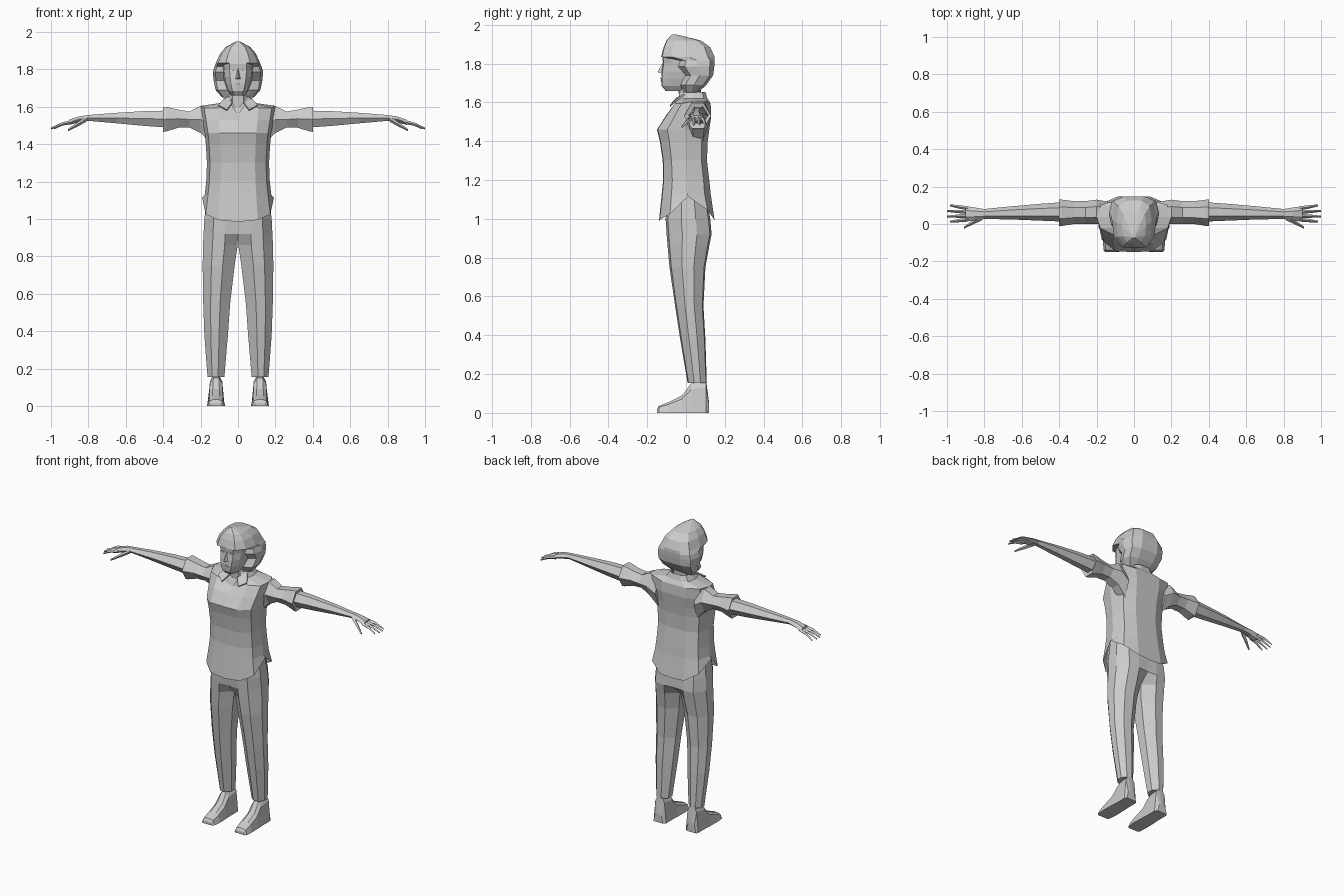
import bpy
import bmesh

grey = bpy.data.materials.new("plain_grey")
grey.diffuse_color = (0.6, 0.6, 0.6, 1)


def make(name, verts, faces, mirror=False, thick=0):
    """Flat shaded object, optionally mirrored across x = 0."""
    mesh = bpy.data.meshes.new(name)
    mesh.from_pydata(verts, [], faces)
    bm = bmesh.new()
    bm.from_mesh(mesh)
    bmesh.ops.recalc_face_normals(bm, faces=bm.faces)
    bm.to_mesh(mesh)
    bm.free()
    mesh.materials.append(grey)
    obj = bpy.data.objects.new(name, mesh)
    bpy.context.collection.objects.link(obj)
    if thick:
        mod = obj.modifiers.new("thickness", 'SOLIDIFY')
        mod.thickness = thick
    if mirror:
        mod = obj.modifiers.new("mirror", 'MIRROR')
        mod.use_mirror_merge = False
    return obj


def loft(name, rings, mirror=False, caps=(True, True), thick=0):
    """Skin closed rings with equal point counts."""
    n = len(rings[0])
    verts = [p for r in rings for p in r]
    faces = []
    for i in range(len(rings) - 1):
        for j in range(n):
            k = (j + 1) % n
            faces.append((i * n + j, i * n + k, (i + 1) * n + k, (i + 1) * n + j))
    if caps[0]:
        faces.append(tuple(range(n)))
    if caps[1]:
        faces.append(tuple(range(len(verts) - n, len(verts))))
    return make(name, verts, faces, mirror, thick)


# Half of a body cross-section, front centre to back centre
HALF = [(0, -1), (.55, -.97), (.9, -.6), (1, .05), (.88, .75), (.45, 1), (0, 1)]


def section(z, w, front, back, dz=(0,) * 7):
    mid, r = (front + back) / 2, (back - front) / 2
    half = [(x * w, mid + y * r, z + d) for (x, y), d in zip(HALF, dz)]
    return half + [(-x, y, z) for x, y, z in reversed(half[1:-1])]


def limb(x, y0, y1, z0, z1):
    """Six-sided cross-section of an arm at distance x."""
    m = (z0 + z1) / 2
    a, b = y0 + (y1 - y0) * .28, y0 + (y1 - y0) * .72
    return [(x, y0, m), (x, a, z1), (x, b, z1), (x, y1, m), (x, b, z0), (x, a, z0)]


# Head
loft("head", [section(*r) for r in [
    (1.66, .035, -.105, .03), (1.685, .055, -.125, .06), (1.72, .068, -.128, .09),
    (1.76, .078, -.125, .10), (1.80, .082, -.118, .10), (1.83, .085, -.122, .10),
    (1.87, .08, -.105, .10)]])
make("nose", [(0, -.117, 1.808), (.017, -.12, 1.747), (-.017, -.12, 1.747), (0, -.147, 1.757)],
     [(0, 1, 3), (0, 3, 2), (1, 2, 3), (0, 2, 1)])
make("eye", [(.018, -.1215, 1.80), (.03, -.122, 1.793), (.046, -.1195, 1.80), (.03, -.122, 1.808)],
     [(0, 1, 2, 3)], True, .005)
make("lips", [(-.024, -.127, 1.718), (0, -.131, 1.708), (.024, -.127, 1.718), (0, -.133, 1.725)],
     [(0, 1, 2, 3)], False, .005)

# Hair: fringe above, cut back behind the face lower down
loft("hair", [section(*r) for r in [
    (1.95, .01, -.075, -.05), (1.92, .065, -.10, .075), (1.885, .095, -.115, .125),
    (1.835, .118, -.128, .147), (1.815, .126, -.04, .148), (1.785, .135, -.045, .146),
    (1.74, .13, -.005, .14), (1.69, .12, -.03, .105), (1.65, .085, -.01, .06)]])

# Neck and collar
loft("neck", [section(*r) for r in [
    (1.52, .07, -.075, .09), (1.60, .055, -.035, .075), (1.70, .052, -.04, .08)]])
loft("collar_band", [section(1.605, .10, -.05, .115, (-.04, 0, 0, 0, 0, 0, 0)),
                     section(1.655, .066, -.03, .10, (-.06, -.01, 0, 0, 0, 0, 0))],
     caps=(False, False))
make("collar_flap", [(.03, -.05, 1.625), (.075, -.01, 1.645), (.105, -.06, 1.61), (.06, -.085, 1.585)],
     [(0, 1, 2, 3)], True, .008)

# Shirt with raised side slits at the hem and a notched neckline
hem = (-.005, .005, .035, .125, .055, .005, 0)
shirt = [section(.99, .192, -.14, .147, hem)]
shirt += [section(*r) for r in [
    (1.13, .178, -.125, .127), (1.20, .17, -.118, .12), (1.30, .166, -.12, .108),
    (1.40, .172, -.135, .112), (1.46, .178, -.15, .12), (1.53, .19, -.105, .13)]]
shirt += [section(1.595, .20, -.06, .127, (-.035, 0, 0, .01, .01, 0, 0)),
          section(1.622, .08, -.05, .11, (-.065, 0, 0, 0, 0, 0, 0))]
loft("shirt", shirt, caps=(False, False))

# Sleeves and arms
loft("sleeve", [limb(*r) for r in [
    (.14, 0, .12, 1.40, 1.59), (.20, 0, .13, 1.46, 1.605), (.26, 0, .122, 1.49, 1.575),
    (.32, 0, .122, 1.488, 1.585), (.385, -.01, .13, 1.468, 1.60), (.40, -.01, .13, 1.466, 1.598),
    (.395, .01, .115, 1.488, 1.582)]], True)
loft("arm", [limb(*r) for r in [
    (.36, .012, .118, 1.488, 1.58), (.50, .018, .108, 1.498, 1.577), (.65, .024, .095, 1.512, 1.568),
    (.80, .027, .08, 1.525, 1.556), (.85, .02, .088, 1.517, 1.549), (.90, .013, .095, 1.504, 1.532)]],
     True)


def digit(name, path):
    """Tapered four-sided finger along a path of (x, y, z, radius)."""
    loft(name, [[(x, y - r, z), (x, y, z + r), (x, y + r, z), (x, y, z - r)] for x, y, z, r in path], True)


for i, (root, tip, reach) in enumerate([(.084, .10, .985), (.064, .07, 1.0), (.044, .04, 1.0), (.024, .012, .985)]):
    digit("finger_%d" % (i + 1), [(.885, root, 1.52, .011), (.94, (root + tip) / 2, 1.508, .009),
                                  (reach, tip, 1.484, .005)])
digit("thumb", [(.81, .035, 1.535, .014), (.86, .01, 1.505, .012), (.91, -.02, 1.475, .006)])


# Trousers: each half runs from the hip to the ankle
def leg(z, x0, x1, y0, y1, k):
    def at(u, v):
        return ((x0 + x1) / 2 + u * (x1 - x0) / 2, (y0 + y1) / 2 + v * (y1 - y0) / 2, z)
    return [at(-1, -k), at(-.25, -1), at(.45, -.9), at(1, -.3),
            at(1, .35), at(.5, .92), at(-.25, 1), at(-1, k)]


loft("trouser_leg", [leg(*r) for r in [
    (1.14, 0, .163, -.09, .10, 1), (1.00, 0, .18, -.105, .125, 1), (.92, 0, .184, -.10, .132, .95),
    (.86, .002, .187, -.095, .12, .45), (.75, .018, .189, -.085, .10, .42),
    (.55, .042, .186, -.056, .09, .42), (.38, .054, .18, -.03, .10, .42),
    (.155, .073, .163, .008, .107, .42)]], True)

# Feet: sections from heel to toe
loft("foot", [[(x0, y, 0), (x0 + .012, y, z * .8), (x0 + .03, y, z), (x1 - .03, y, z),
               (x1 - .012, y, z * .8), (x1, y, 0)]
              for y, x0, x1, z in [
                  (.118, .085, .155, .06), (.104, .072, .162, .165), (.025, .072, .162, .15),
                  (-.02, .07, .165, .09), (-.09, .068, .166, .055), (-.14, .074, .163, .035),
                  (-.15, .082, .155, .018)]], True)
